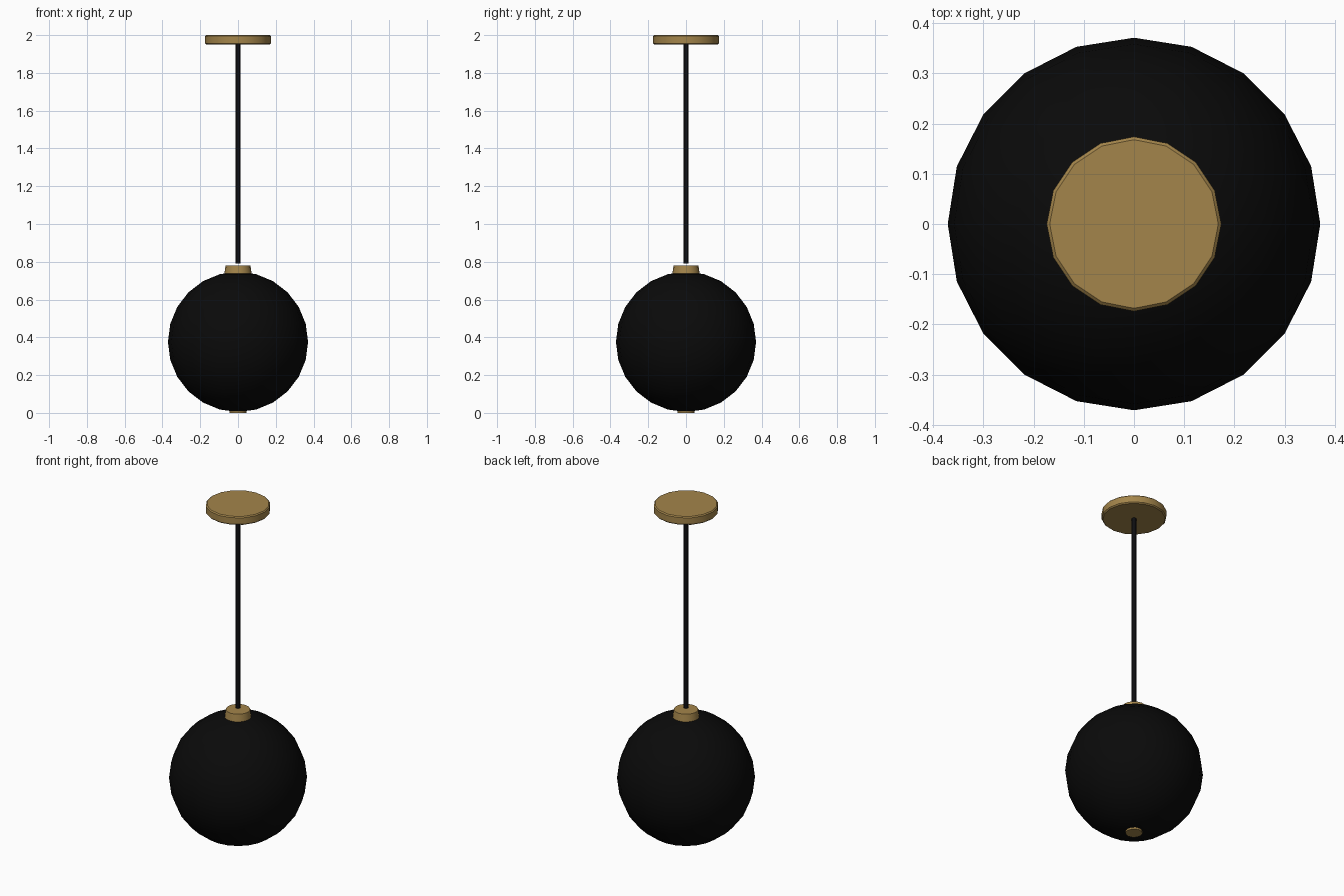
import bpy
import math

if "Cube" in bpy.data.objects:
    bpy.data.objects.remove(bpy.data.objects["Cube"])


def material(name, color):
    m = bpy.data.materials.new(name)
    m.diffuse_color = color
    m.use_nodes = True
    m.node_tree.nodes["Principled BSDF"].inputs["Base Color"].default_value = m.diffuse_color
    return m


brass = material("brass", (0.37, 0.235, 0.07, 1))
black = material("black", (0.003, 0.003, 0.003, 1))
rod_black = material("rod_black", (0.008, 0.008, 0.01, 1))


def finish(name, mat):
    ob = bpy.context.object
    ob.name = name
    ob.data.materials.append(mat)
    bpy.ops.object.shade_smooth_by_angle(angle=math.radians(35))
    return ob


def drum(name, r_bottom, r_top, z0, z1, sides, mat):
    bpy.ops.mesh.primitive_cone_add(vertices=sides, radius1=r_bottom, radius2=r_top,
                                    depth=z1 - z0, location=(0, 0, (z0 + z1) / 2))
    return finish(name, mat)


# Ceiling plate with a small chamfer around the rims
plate = drum("ceiling_plate", 0.174, 0.174, 1.95, 2.0, 16, brass)
bevel = plate.modifiers.new("rim", 'BEVEL')
bevel.width = 0.006
bevel.segments = 1
bevel.limit_method = 'ANGLE'
bevel.angle_limit = math.radians(40)

# Hanging rod
drum("hanging_rod", 0.014, 0.014, 0.79, 1.955, 10, rod_black)

# Collar on top of the globe
drum("globe_collar", 0.075, 0.066, 0.72, 0.78, 16, brass)

# Globe
bpy.ops.mesh.primitive_uv_sphere_add(segments=20, ring_count=12, radius=0.371,
                                     location=(0, 0, 0.376))
finish("globe", black)

# Small cap under the globe
drum("bottom_cap", 0.046, 0.046, 0.0, 0.02, 12, brass)
